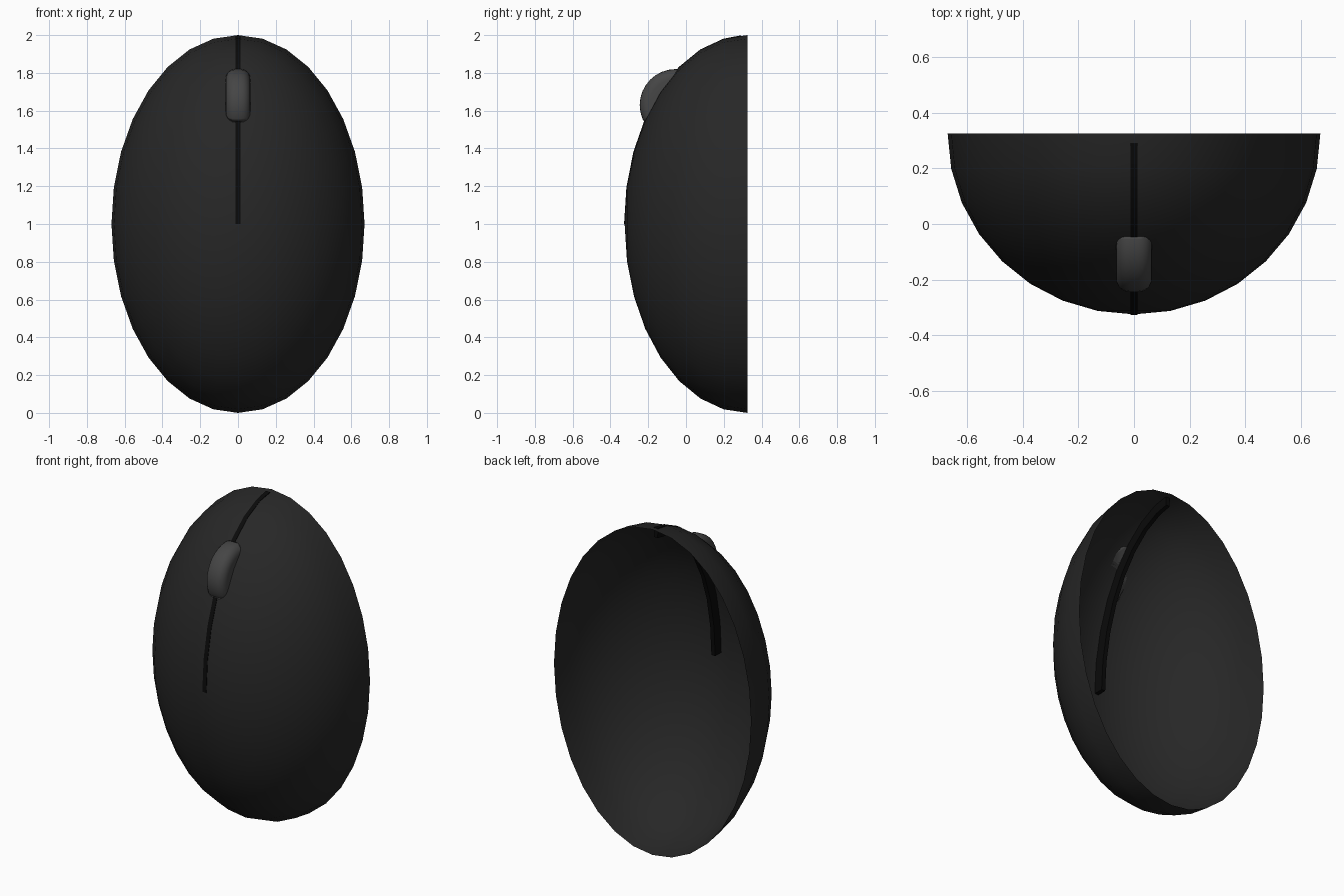
import bpy, bmesh
from math import sin, cos, pi, radians
from mathutils import Matrix

if "Cube" in bpy.data.objects:
    bpy.data.objects.remove(bpy.data.objects["Cube"])

RX, RY, RZ = 0.67, 0.65, 1.0      # ellipsoid radii
CY, CZ = 0.325, 1.0               # ellipsoid centre (on the open back plane)


def material(name, v):
    m = bpy.data.materials.new(name)
    m.diffuse_color = (v, v, v, 1)
    m.use_nodes = True
    m.node_tree.nodes["Principled BSDF"].inputs["Base Color"].default_value = m.diffuse_color
    return m


def finish(bm, name, mat=None, angle=40):
    bmesh.ops.recalc_face_normals(bm, faces=bm.faces)
    me = bpy.data.meshes.new(name)
    bm.to_mesh(me)
    bm.free()
    ob = bpy.data.objects.new(name, me)
    bpy.context.collection.objects.link(ob)
    if mat:
        me.materials.append(mat)
    bpy.ops.object.select_all(action='DESELECT')
    ob.select_set(True)
    bpy.context.view_layer.objects.active = ob
    bpy.ops.object.shade_smooth_by_angle(angle=radians(angle))
    return ob


def ellipsoid():
    # pole points along y so the rim is a clean 32-sided ring
    bm = bmesh.new()
    bmesh.ops.create_uvsphere(bm, u_segments=32, v_segments=16, radius=1)
    bm.transform(Matrix.Translation((0, CY, CZ)) @ Matrix.Diagonal((RX, RY, RZ, 1))
                 @ Matrix.Rotation(pi / 2, 4, 'X'))
    return bm


# Open half-ellipsoid shell
bm = ellipsoid()
bmesh.ops.delete(bm, geom=[v for v in bm.verts if v.co.y > CY + 0.001], context='VERTS')
finish(bm, "body_shell", material("body_black", 0.02))

# Solid ellipsoid used to trim the wheel
cutter = finish(ellipsoid(), "wheel_cutter")
cutter.hide_render = True
cutter.hide_set(True)

# Dark seam between the buttons: a curved bar following the shell's centre line
bm = bmesh.new()
rings = []
steps = [radians(3)] + [i * pi / 16 for i in range(1, 9)]
for t in steps:
    ring = []
    for x, d in ((-0.013, 0.003), (0.013, 0.003), (0.013, -0.06), (-0.013, -0.06)):
        ring.append(bm.verts.new((x, CY - (RY + d) * sin(t), CZ + (RZ + min(d, 0)) * cos(t))))
    rings.append(ring)
for a, b in zip(rings, rings[1:]):
    for i in range(4):
        j = (i + 1) % 4
        bm.faces.new((a[i], a[j], b[j], b[i]))
bm.faces.new(rings[0])
bm.faces.new(rings[-1])
finish(bm, "button_seam", material("seam_black", 0.003))

# Scroll wheel: disc with rounded edges, only the part outside the shell remains
bm = bmesh.new()
bmesh.ops.create_cone(bm, cap_ends=True, segments=32, radius1=0.19, radius2=0.19, depth=0.13)
rim = [e for e in bm.edges if abs(e.verts[0].co.z - e.verts[1].co.z) < 1e-4]
bmesh.ops.bevel(bm, geom=rim, offset=0.05, segments=5, profile=0.5, affect='EDGES')
bm.transform(Matrix.Translation((0, -0.055, 1.63)) @ Matrix.Rotation(pi / 2, 4, 'Y'))
wheel = finish(bm, "scroll_wheel", material("wheel_grey", 0.06))
mod = wheel.modifiers.new("trim", 'BOOLEAN')
mod.operation = 'DIFFERENCE'
mod.object = cutter
mod.solver = 'EXACT'
